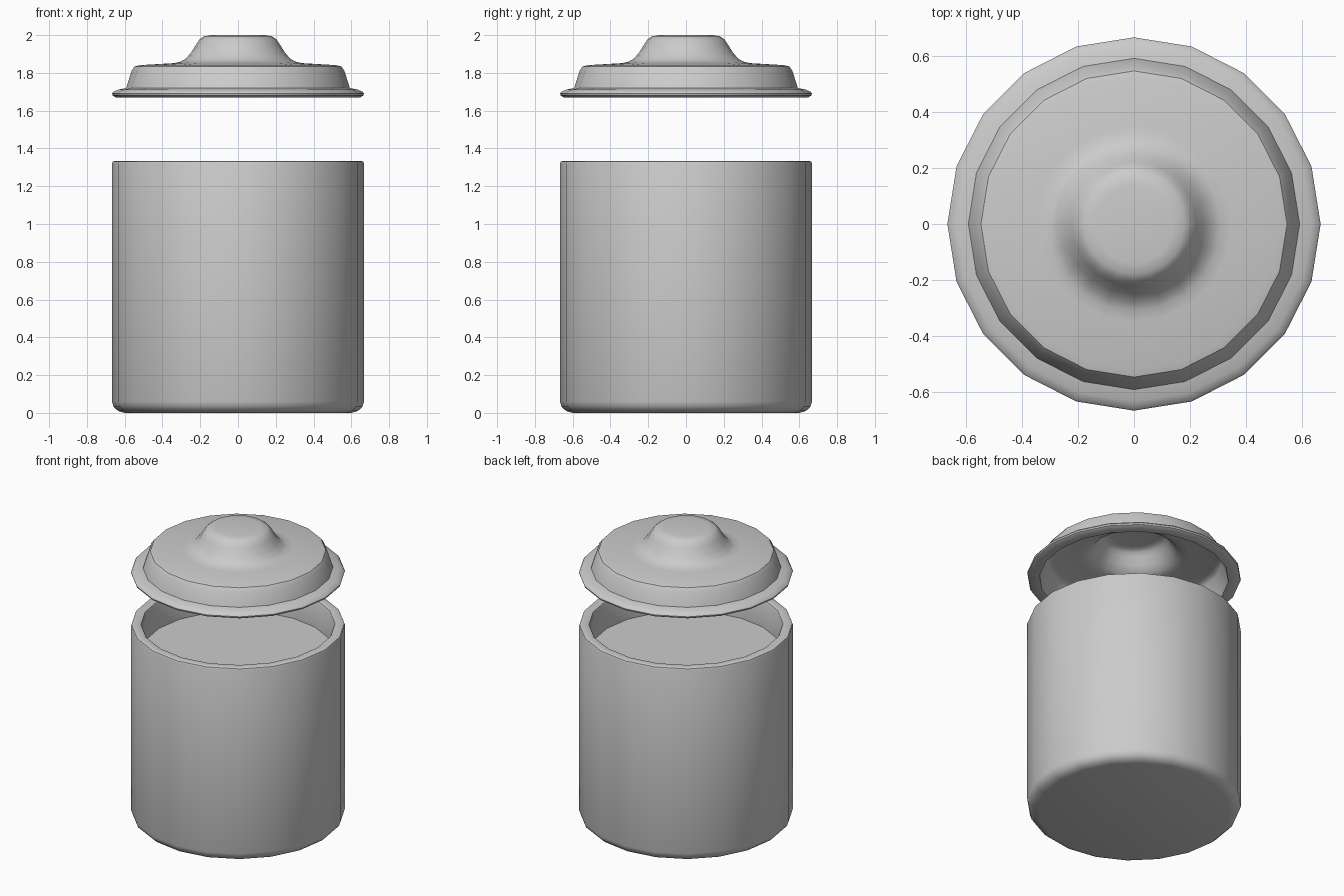
import bpy, bmesh, math

if "Cube" in bpy.data.objects:
    bpy.data.objects.remove(bpy.data.objects["Cube"])

SIDES = 20


def lathe(name, profile, angle=35):
    """Revolve an (r, z) profile around z; r = 0 becomes a single pole vertex."""
    bm = bmesh.new()
    rings = []
    for r, z in profile:
        if r == 0:
            rings.append([bm.verts.new((0, 0, z))] * SIDES)
        else:
            rings.append([bm.verts.new((r * math.cos(i * math.tau / SIDES),
                                        r * math.sin(i * math.tau / SIDES), z))
                          for i in range(SIDES)])
    for a, b in zip(rings, rings[1:]):
        for i in range(SIDES):
            j = (i + 1) % SIDES
            bm.faces.new(list(dict.fromkeys((a[i], a[j], b[j], b[i]))))
    bmesh.ops.recalc_face_normals(bm, faces=bm.faces)
    mesh = bpy.data.meshes.new(name)
    bm.to_mesh(mesh)
    bm.free()
    obj = bpy.data.objects.new(name, mesh)
    bpy.context.collection.objects.link(obj)
    bpy.ops.object.select_all(action='DESELECT')
    obj.select_set(True)
    bpy.context.view_layer.objects.active = obj
    bpy.ops.object.shade_smooth_by_angle(angle=math.radians(angle))
    return obj


# Jar body: rounded base, thick rim, flat floor set just below the rim
lathe("jar_body", [
    (0, 0), (0.60, 0), (0.635, 0.01), (0.658, 0.032), (0.667, 0.06),
    (0.667, 1.32), (0.663, 1.33), (0.653, 1.334),
    (0.615, 1.334), (0.605, 1.33), (0.60, 1.32),
    (0.60, 1.14), (0, 1.14)])

# Floating lid: outer skin from knob to flange, then the thin inner skin back up
outer = [
    (0, 2.0), (0.14, 2.0), (0.18, 1.994), (0.203, 1.978), (0.222, 1.95),
    (0.25, 1.905), (0.28, 1.873), (0.31, 1.857), (0.35, 1.851),
    (0.52, 1.841), (0.547, 1.834), (0.563, 1.812), (0.592, 1.72)]
flange = [(0.635, 1.711), (0.66, 1.70), (0.667, 1.69), (0.664, 1.68), (0.648, 1.671)]
inner = [(0.59, 1.671), (0.578, 1.71), (0.55, 1.806), (0.537, 1.821),
         (0.515, 1.828), (0.35, 1.838), (0.305, 1.844), (0.27, 1.862),
         (0.238, 1.90), (0.21, 1.945), (0.192, 1.97), (0.174, 1.981),
         (0.14, 1.987), (0, 1.987)]
lathe("lid", outer + flange + inner)
